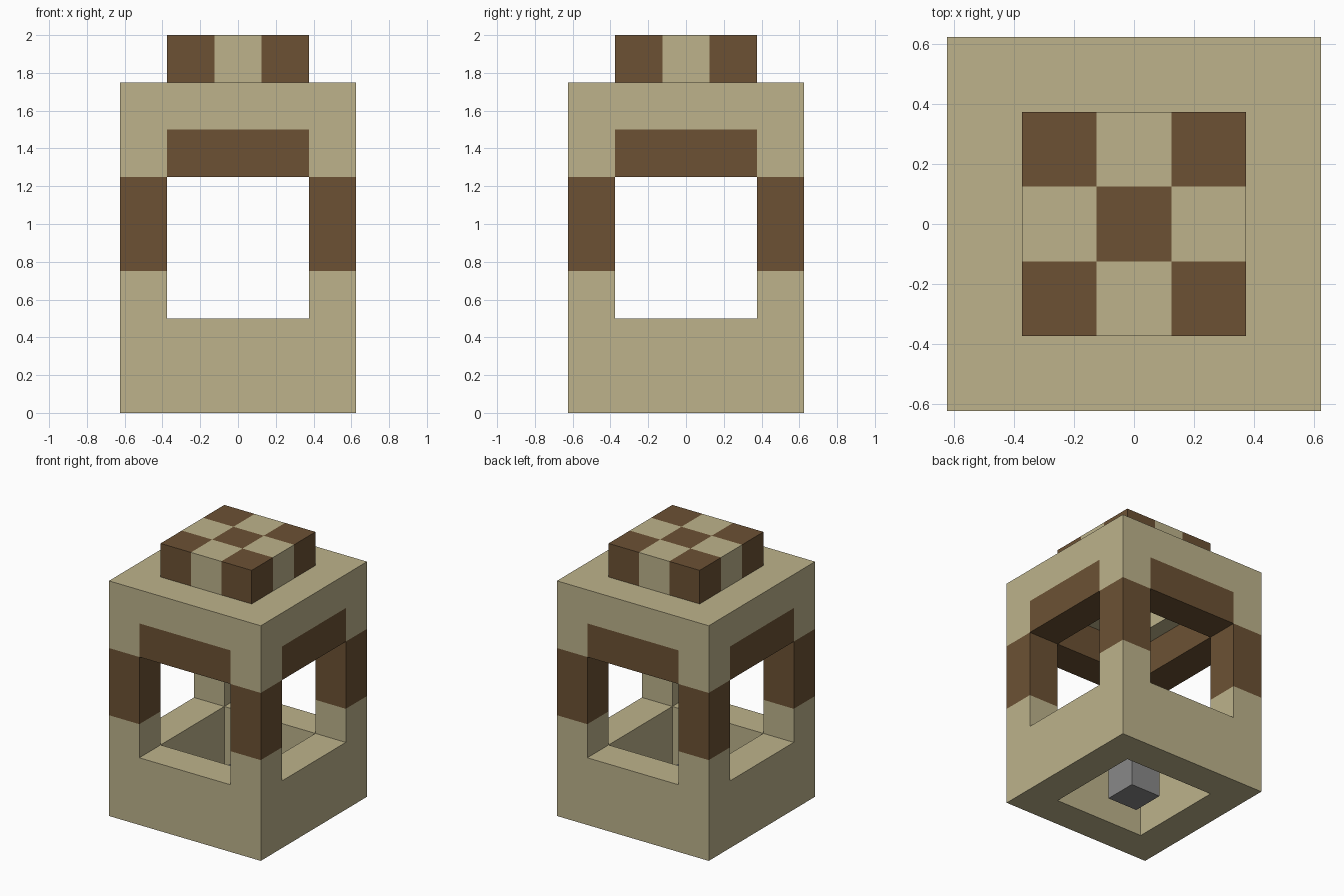
import bpy
import bmesh
from mathutils import Matrix, Vector

cube = bpy.data.objects.get("Cube")
if cube:
    bpy.data.objects.remove(cube, do_unlink=True)

U = 0.25            # block module
OUT = 2.5 * U       # half width of the body
INN = 1.5 * U       # half width of the openings


def material(name, rgb):
    m = bpy.data.materials.new(name)
    m.use_nodes = True
    colour = (*rgb, 1.0)
    m.diffuse_color = colour
    m.node_tree.nodes["Principled BSDF"].inputs["Base Color"].default_value = colour
    return m


sand = material("sand", (0.51, 0.45, 0.26))
brown = material("brown", (0.15, 0.083, 0.034))
grey = material("grey", (0.25, 0.25, 0.25))


def finish(name, bm, *mats):
    mesh = bpy.data.meshes.new(name)
    bm.to_mesh(mesh)
    bm.free()
    for m in mats:
        mesh.materials.append(m)
    obj = bpy.data.objects.new(name, mesh)
    bpy.context.collection.objects.link(obj)
    return obj


def box(name, mat, low, high):
    low, high = Vector(low), Vector(high)
    bm = bmesh.new()
    bmesh.ops.create_cube(bm, size=1, matrix=Matrix.Translation((low + high) / 2)
                          @ Matrix.Diagonal((*(high - low), 1)))
    return finish(name, bm, mat)


def frame(name, mat, outer, inner, z0, z1):
    """Square ring with a square hole through it."""
    bm = bmesh.new()
    corners = [(-1, -1), (1, -1), (1, 1), (-1, 1)]
    loops = [[bm.verts.new((x * r, y * r, z)) for x, y in corners]
             for r, z in ((outer, z0), (outer, z1), (inner, z1), (inner, z0))]
    for a, b in zip(loops, loops[1:] + loops[:1]):
        for i in range(4):
            j = (i + 1) % 4
            bm.faces.new((a[i], a[j], b[j], b[i]))
    bmesh.ops.recalc_face_normals(bm, faces=bm.faces)
    return finish(name, bm, mat)


# Hollow base and roof slab
frame("base", sand, OUT, INN, 0, 2 * U)
frame("roof", sand, OUT, U, 6 * U, 7 * U)

# Banded corner posts
for sx, side in ((-1, "right"), (1, "left")):
    for sy, end in ((-1, "front"), (1, "back")):
        x0, x1 = sorted((sx * INN, sx * OUT))
        y0, y1 = sorted((sy * INN, sy * OUT))
        for part, mat, a, b in (("foot", sand, 2, 3), ("band", brown, 3, 5),
                                ("head", sand, 5, 6)):
            box(f"{end}_{side}_post_{part}", mat, (x0, y0, a * U), (x1, y1, b * U))

# Lintels over the four openings
for s, end, side in ((-1, "front", "right"), (1, "back", "left")):
    a, b = sorted((s * INN, s * OUT))
    box(f"{end}_lintel", brown, (-INN, a, 5 * U), (INN, b, 6 * U))
    box(f"{side}_lintel", brown, (a, -INN, 5 * U), (b, INN, 6 * U))

# Chequered cap, an open shell over the roof hole
bm = bmesh.new()
bmesh.ops.create_grid(bm, x_segments=3, y_segments=3, size=INN,
                      matrix=Matrix.Translation((0, 0, 8 * U)))
rim = [e for e in bm.edges if e.is_boundary]
new = bmesh.ops.extrude_edge_only(bm, edges=rim)["geom"]
bmesh.ops.translate(bm, vec=(0, 0, -U),
                    verts=[v for v in new if isinstance(v, bmesh.types.BMVert)])
bmesh.ops.recalc_face_normals(bm, faces=bm.faces)
if max(bm.faces, key=lambda f: f.calc_center_median().z).normal.z < 0:
    bmesh.ops.reverse_faces(bm, faces=bm.faces)
for f in bm.faces:
    c = f.calc_center_median()
    i, j = (max(-1, min(1, round(v / U))) for v in (c.x, c.y))
    f.material_index = (i + j) % 2
finish("cap", bm, brown, sand)

# Small block inside the base
box("core_block", grey, (-U / 2, -U / 2, 0), (U / 2, U / 2, U))
